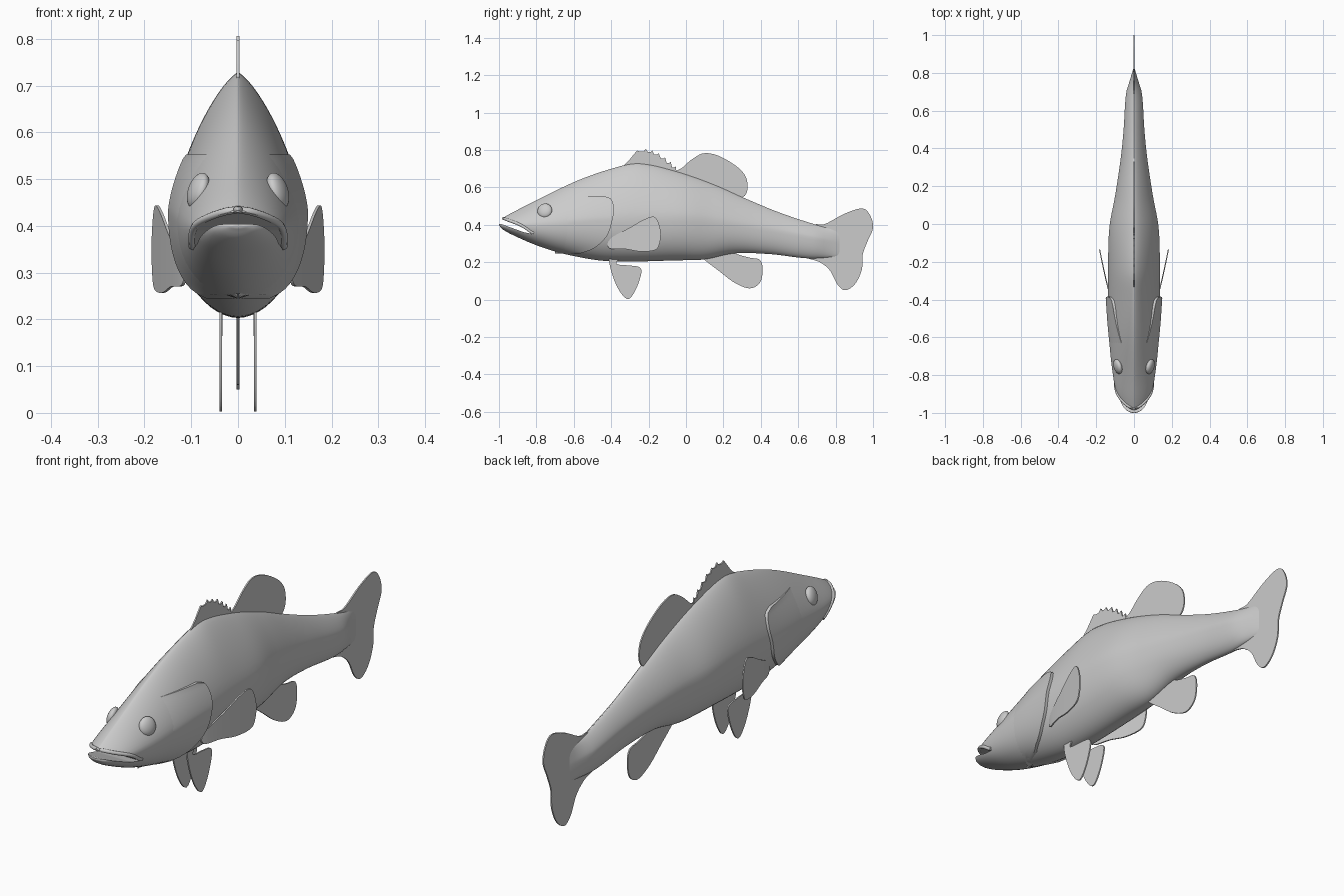
import bpy, bmesh, math
from mathutils import Vector

if "Cube" in bpy.data.objects:
    bpy.data.objects.remove(bpy.data.objects["Cube"])

mat = bpy.data.materials.new("plain grey")
mat.diffuse_color = (0.6, 0.6, 0.6, 1)
mat.use_nodes = True
mat.node_tree.nodes["Principled BSDF"].inputs["Base Color"].default_value = mat.diffuse_color


def interp(pts, y):
    """Smooth curve through (y, value) points."""
    n = len(pts)
    y = min(max(y, pts[0][0]), pts[-1][0])
    i = max(k for k in range(n - 1) if pts[k][0] <= y)

    def slope(k):
        a, b = pts[max(k - 1, 0)], pts[min(k + 1, n - 1)]
        return (b[1] - a[1]) / (b[0] - a[0])
    (y0, v0), (y1, v1) = pts[i], pts[i + 1]
    h = y1 - y0
    t = (y - y0) / h
    return ((2*t**3 - 3*t*t + 1) * v0 + (t**3 - 2*t*t + t) * h * slope(i)
            + (3*t*t - 2*t**3) * v1 + (t**3 - t*t) * h * slope(i + 1))


# Body lines along y: back, belly, widest height, half width
TOP = [(-1, .403), (-.99, .425), (-.965, .445), (-.86, .5), (-.594, .63), (-.38, .705), (-.25, .728),
       (-.05, .685), (.15, .615), (.33, .535), (.5, .465), (.69, .402), (.82, .37)]
BOT = [(-1, .397), (-.98, .375), (-.915, .34), (-.78, .283), (-.62, .237), (-.41, .205), (-.03, .21),
       (.1, .215), (.26, .247), (.45, .243), (.66, .22), (.82, .23)]
MID = [(-1, .4), (-.9, .40), (-.755, .405), (-.45, .43), (0, .44), (.4, .385), (.82, .305)]
WID = [(-1, .012), (-.99, .035), (-.96, .062), (-.9, .09), (-.81, .11), (-.63, .13), (-.45, .136),
       (-.13, .136), (0, .128), (.15, .1), (.35, .07), (.5, .055), (.69, .042), (.76, .022), (.82, .004)]


def frac(u, upper):
    u = min(abs(u), 1)
    return (1 - u**1.4)**.75 if upper else (1 - u**2.3)**.55


def surf(y, z):
    """Half width of the body at (y, z)."""
    t, b, c = interp(TOP, y), interp(BOT, y), interp(MID, y)
    u = (z - c) / (t - c) if z > c else (c - z) / (c - b)
    return interp(WID, y) * frac(u, z > c)


def finish(name, bm, angle=40, mirror=False):
    bmesh.ops.recalc_face_normals(bm, faces=bm.faces)
    me = bpy.data.meshes.new(name)
    bm.to_mesh(me)
    bm.free()
    me.materials.append(mat)
    ob = bpy.data.objects.new(name, me)
    bpy.context.collection.objects.link(ob)
    if mirror:
        ob.modifiers.new("Mirror", 'MIRROR')
    smooth(ob, angle)
    return ob


def smooth(ob, angle):
    bpy.ops.object.select_all(action='DESELECT')
    bpy.context.view_layer.objects.active = ob
    ob.select_set(True)
    bpy.ops.object.shade_smooth_by_angle(angle=math.radians(angle))


def rounded(pts, steps=6):
    """Closed smooth outline through the points."""
    out, n = [], len(pts)
    for i in range(n):
        p = [Vector(pts[(i + k) % n]) for k in (-1, 0, 1, 2)]
        for s in range(steps):
            t = s / steps
            out.append(.5 * (2*p[1] + (p[2]-p[0])*t + (2*p[0]-5*p[1]+4*p[2]-p[3])*t*t
                             + (3*p[1]-p[0]-3*p[2]+p[3])*t**3))
    return out


def fin(name, outline, xpos=None, thick=.006, mirror=False):
    """Thin plate from a (y, z) outline, bent sideways by xpos(y, z)."""
    bm = bmesh.new()
    bm.faces.new([bm.verts.new((0, p[0], p[1])) for p in outline])
    ys = [p[0] for p in outline]
    for k in range(1, 12):
        y = min(ys) + (max(ys) - min(ys)) * k / 12 + .0003
        bmesh.ops.bisect_plane(bm, geom=bm.verts[:] + bm.edges[:] + bm.faces[:],
                               plane_co=(0, y, 0), plane_no=(0, 1, 0))
    res = bmesh.ops.extrude_face_region(bm, geom=bm.faces[:])
    back = {v for v in res["geom"] if isinstance(v, bmesh.types.BMVert)}
    for v in bm.verts:
        side = 1 if v in back else -1
        v.co.x = (xpos(v.co.y, v.co.z) if xpos else 0) + side * thick / 2
    bmesh.ops.triangulate(bm, faces=[f for f in bm.faces if len(f.verts) > 4])
    return finish(name, bm, 40, mirror)


# Body: loft of pointed oval sections
bm = bmesh.new()
rings, N, M = [], 90, 56
for i in range(N + 1):
    y = -1 + 1.82 * (i / N)**1.4
    t, b, c, w = (interp(L, y) for L in (TOP, BOT, MID, WID))
    ring = []
    for j in range(M):
        a = 2 * math.pi * j / M
        s = math.sin(a)
        x = w * frac(s, s > 0) * (1 if math.cos(a) >= 0 else -1)
        ring.append(bm.verts.new((x, y, c + s * ((t - c) if s > 0 else (c - b)))))
    rings.append(ring)
for r, q in zip(rings, rings[1:]):
    for j in range(M):
        bm.faces.new((r[j], r[(j+1) % M], q[(j+1) % M], q[j]))
bm.faces.new(rings[0])
bm.faces.new(rings[-1])
bmesh.ops.remove_doubles(bm, verts=bm.verts, dist=1e-5)
body = finish("body", bm, 50)

# Open mouth: wedge cut across the snout
upper = [(-1.05, .432), (-.985, .43), (-.95, .418), (-.88, .39), (-.82, .35)]
lower = [(-.87, .361), (-.95, .39), (-.985, .403), (-1.05, .408)]
bm = bmesh.new()
face = bm.faces.new([bm.verts.new((-.3, y, z)) for y, z in upper + lower])
res = bmesh.ops.extrude_face_region(bm, geom=[face])
bmesh.ops.translate(bm, vec=(.6, 0, 0), verts=[v for v in res["geom"] if isinstance(v, bmesh.types.BMVert)])
cutter = finish("mouth_cutter", bm)
cutter.hide_render = True
mod = body.modifiers.new("Mouth", 'BOOLEAN')
mod.operation, mod.solver, mod.object = 'DIFFERENCE', 'EXACT', cutter
bpy.context.view_layer.objects.active = body
bpy.ops.object.modifier_apply(modifier="Mouth")
bpy.data.objects.remove(cutter)
smooth(body, 50)

# Upper lip: tube following the mouth edge
side = []
for k in range(15):
    y = -.815 - .165 * k / 14
    z = interp(upper, y) + .006
    side.append((surf(y, z) - .002, y, z))
path = side + [(-x, y, z) for x, y, z in reversed(side)]
cu = bpy.data.curves.new("upper_lip", 'CURVE')
cu.dimensions, cu.bevel_depth, cu.bevel_resolution, cu.use_fill_caps = '3D', .008, 3, True
sp = cu.splines.new('POLY')
sp.points.add(len(path) - 1)
for p, co in zip(sp.points, path):
    p.co = (*co, 1)
cu.materials.append(mat)
bpy.context.collection.objects.link(bpy.data.objects.new("upper_lip", cu))

# Gill covers: raised plates on the cheek with a stepped rear edge
EDGE = [(.245, -.57), (.265, -.51), (.29, -.47), (.345, -.42), (.42, -.395), (.48, -.385),
        (.53, -.395), (.545, -.41), (.553, -.44)]
bm = bmesh.new()
NY, NZ = 18, 32
grid = []
for i in range(NZ + 1):
    z = .245 + .308 * min(max(i - 1, 0), NZ - 2) / (NZ - 2)
    row = []
    for j in range(NY + 1):
        t = min(j, NY - 1) / (NY - 1)
        y = -.7 + (interp(EDGE, z) + .7) * t
        off = -.012 if i in (0, NZ) or j == NY else -.004 + .017 * t
        row.append(bm.verts.new((max(surf(y, z) + off, .001), y, z)))
    grid.append(row)
for i in range(NZ):
    for j in range(NY):
        bm.faces.new((grid[i][j], grid[i][j+1], grid[i+1][j+1], grid[i+1][j]))
finish("gill_cover", bm, 45, mirror=True)

# Eyes: flattened balls lying on the head surface
ey, ez, e = -.755, .475, .02
dy = (surf(ey + e, ez) - surf(ey - e, ez)) / (2 * e)
dz = (surf(ey, ez + e) - surf(ey, ez - e)) / (2 * e)
rot = Vector((1, -dy, -.5 * dz)).to_track_quat('X', 'Z')
bm = bmesh.new()
bmesh.ops.create_uvsphere(bm, u_segments=32, v_segments=16, radius=1)
for v in bm.verts:
    v.co = rot @ Vector((v.co.x * .02, v.co.y * .04, v.co.z * .04)) + Vector((surf(ey, ez), ey, ez))
finish("eye", bm, 60, mirror=True)

# Spiny front dorsal fin: tips with notches between
tips = [(-.262, .797), (-.215, .806), (-.18, .796), (-.145, .782), (-.112, .76), (-.082, .737), (-.055, .712)]
spiny = [(-.34, .69), (-.335, .715), (-.3, .75)]
for a, b in zip(tips, tips[1:]):
    spiny += [a, (a[0] + .3 * (b[0] - a[0]), min(a[1], b[1]) - .006),
              (a[0] + .75 * (b[0] - a[0]), min(a[1], b[1]) - .006)]
spiny += [tips[-1], (-.05, .68), (-.05, .64)]
fin("front_dorsal_fin", spiny)

# Soft rear dorsal, anal and tail fins
fin("rear_dorsal_fin", rounded([(-.06, .67), (-.02, .705), (.035, .752), (.095, .782), (.17, .77), (.26, .72),
    (.315, .665), (.33, .605), (.318, .56), (.285, .54), (.2, .52), (.05, .6)]))
fin("anal_fin", rounded([(.09, .225), (.18, .15), (.26, .09), (.34, .06), (.395, .09), (.41, .16), (.395, .212),
    (.34, .224), (.27, .245), (.24, .28), (.13, .26)]))
fin("tail_fin", rounded([(.62, .38), (.69, .402), (.745, .405), (.85, .46), (.94, .487), (.982, .455), (1, .385),
    (.97, .31), (.945, .24), (.94, .16), (.905, .085), (.853, .05), (.81, .08), (.77, .155), (.715, .2),
    (.65, .222), (.61, .26)]))

# Paired pelvic fins
fin("pelvic_fin", rounded([(-.41, .225), (-.395, .135), (-.355, .045), (-.31, .003), (-.27, .05), (-.24, .135),
    (-.247, .172), (-.3, .182), (-.37, .19), (-.36, .225)]), lambda y, z: .037 - .02 * max(z - .2, 0), mirror=True)

# Paired pectoral fins, curving outward
fin("pectoral_fin", rounded([(-.41, .275), (-.405, .325), (-.3, .385), (-.22, .43), (-.165, .44), (-.137, .375),
    (-.14, .305), (-.165, .265), (-.245, .257), (-.325, .27)]),
    lambda y, z: .112 + .07 * max((y + .42) / .285, 0)**.8, mirror=True)
